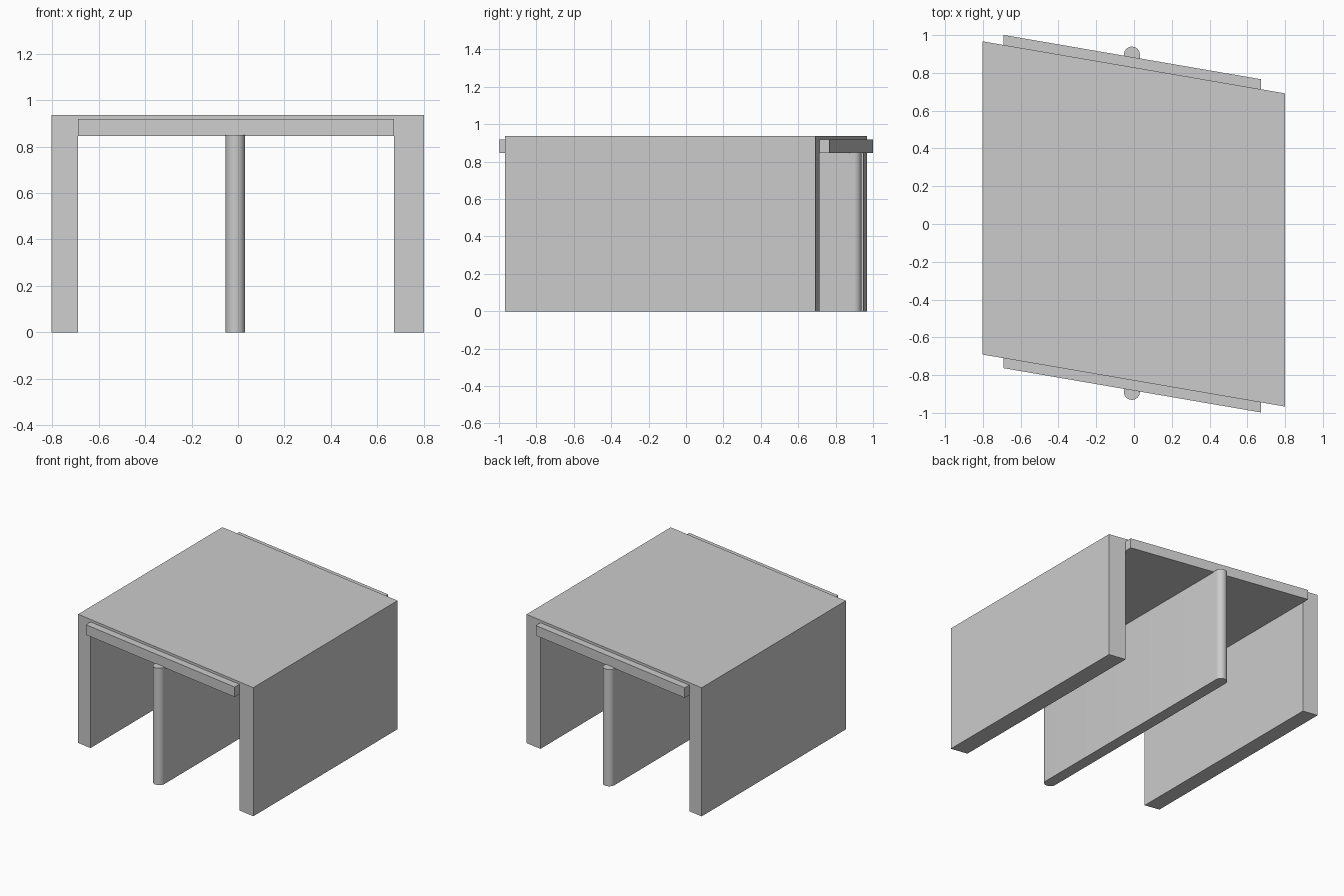
import bpy, bmesh, math

if "Cube" in bpy.data.objects:
    bpy.data.objects.remove(bpy.data.objects["Cube"])

SKEW = -0.172  # plan skew of both open ends: y shifts with x


def make_object(name, rings):
    """Prism joining two matching outlines."""
    bm = bmesh.new()
    a, b = [[bm.verts.new(p) for p in ring] for ring in rings]
    bm.faces.new(a)
    bm.faces.new(b[::-1])
    n = len(a)
    for i in range(n):
        j = (i + 1) % n
        bm.faces.new((a[j], a[i], b[i], b[j]))
    bmesh.ops.recalc_face_normals(bm, faces=bm.faces)
    mesh = bpy.data.meshes.new(name)
    bm.to_mesh(mesh)
    bm.free()
    obj = bpy.data.objects.new(name, mesh)
    bpy.context.collection.objects.link(obj)
    return obj


def skewed_prism(name, profile, y_front, y_back):
    """Extrude an x-z profile along y with skewed ends."""
    return make_object(name, [[(x, y + SKEW * x, z) for x, z in profile]
                              for y in (y_front, y_back)])


# Side walls and top lid as one inverted U
XL, XR, WL, WR = -0.803, 0.80, -0.69, 0.672
ZD, ZS, ZT = 0.845, 0.918, 0.936
skewed_prism("wall_frame", [(XL, 0), (WL, 0), (WL, ZS), (WR, ZS),
                            (WR, 0), (XR, 0), (XR, ZT), (XL, ZT)],
             -0.829, 0.829)

# Deck slab between the walls, projecting at both ends
skewed_prism("deck_slab", [(WL, ZD), (WR, ZD), (WR, ZS), (WL, ZS)],
             -0.882, 0.882)

# Central pier wall with rounded ends
R, CX, SEG = 0.042, -0.011, 16
outline = []
for cy, start in ((0.897, 0), (-0.889, math.pi)):
    for i in range(SEG + 1):
        t = start + math.pi * i / SEG
        outline.append((CX + R * math.cos(t), cy + R * math.sin(t)))
pier = make_object("centre_pier", [[(x, y, z) for x, y in outline]
                                   for z in (0, 0.85)])
bpy.context.view_layer.objects.active = pier
pier.select_set(True)
bpy.ops.object.shade_smooth_by_angle(angle=math.radians(30))
